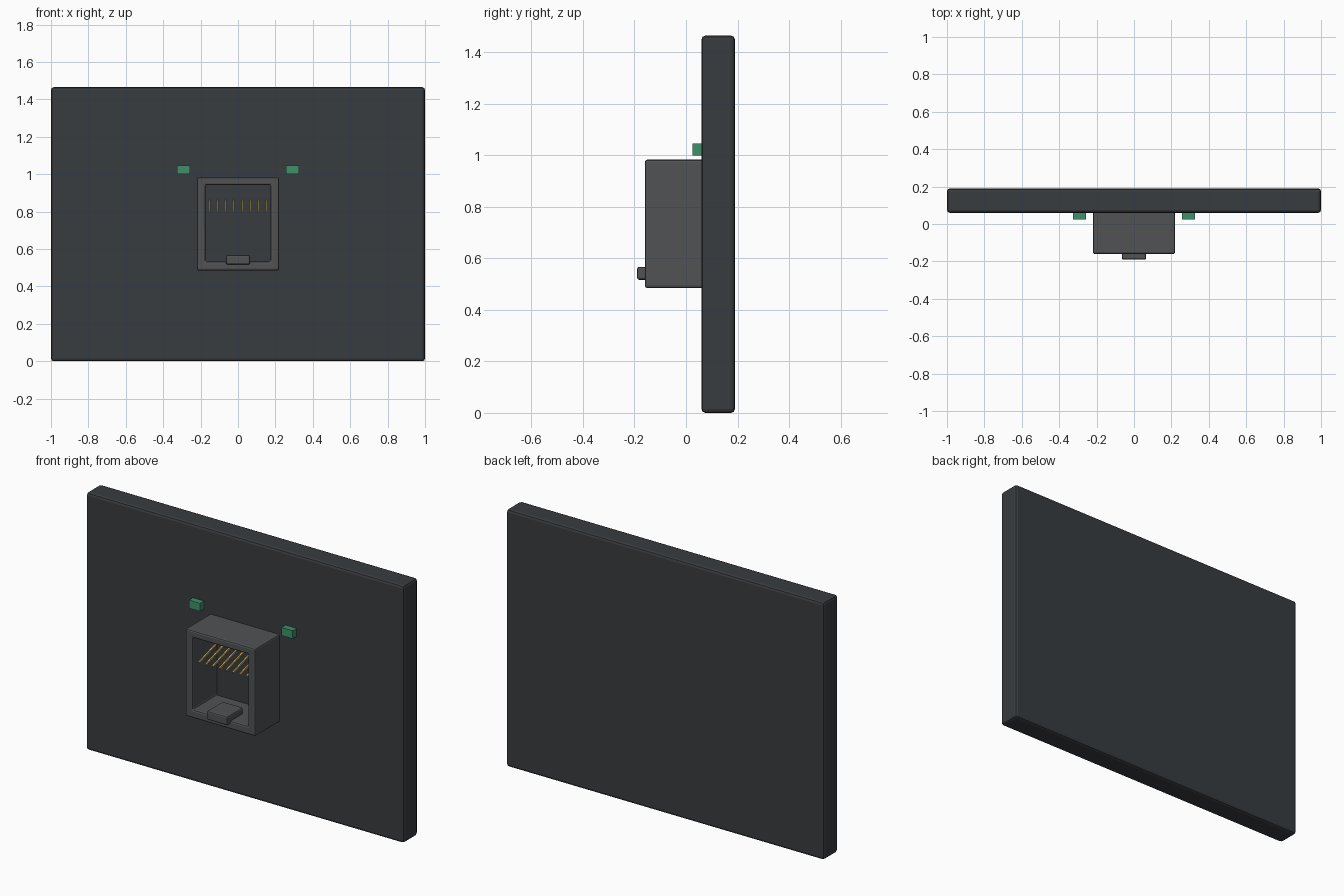
import bpy, bmesh, math
from mathutils import Vector

if "Cube" in bpy.data.objects:
    bpy.data.objects.remove(bpy.data.objects["Cube"])


def material(name, rgb):
    m = bpy.data.materials.new(name)
    m.diffuse_color = (*rgb, 1)
    m.use_nodes = True
    m.node_tree.nodes["Principled BSDF"].inputs["Base Color"].default_value = m.diffuse_color
    return m


PANEL = material("dark_panel", (0.04, 0.045, 0.05))
SHELL = material("grey_shell", (0.08, 0.085, 0.088))
GREEN = material("green_lens", (0.05, 0.28, 0.15))
GOLD = material("gold_contact", (0.65, 0.45, 0.12))


def finish(bm, name, mat, bevel):
    bmesh.ops.recalc_face_normals(bm, faces=bm.faces)
    me = bpy.data.meshes.new(name)
    bm.to_mesh(me)
    bm.free()
    me.materials.append(mat)
    ob = bpy.data.objects.new(name, me)
    bpy.context.collection.objects.link(ob)
    if bevel:
        mod = ob.modifiers.new("bevel", "BEVEL")
        mod.width = bevel
        mod.segments = 2
        mod.limit_method = "ANGLE"
    return ob


def box(name, lo, hi, mat, bevel=0):
    lo, hi = Vector(lo), Vector(hi)
    bm = bmesh.new()
    bmesh.ops.create_cube(bm, size=1)
    bmesh.ops.scale(bm, vec=hi - lo, verts=bm.verts)
    bmesh.ops.translate(bm, vec=(lo + hi) / 2, verts=bm.verts)
    return finish(bm, name, mat, bevel)


def tube(name, outer, inner, y0, y1, mat, bevel):
    """Rectangular sleeve along y; outer and inner are (half width, z0, z1)."""
    bm = bmesh.new()
    rings = []
    for (w, z0, z1), y in ((outer, y0), (outer, y1), (inner, y1), (inner, y0)):
        rings.append([bm.verts.new((x, y, z)) for x, z in
                      ((-w, z0), (w, z0), (w, z1), (-w, z1))])
    for k in range(4):
        a, b = rings[k], rings[(k + 1) % 4]
        for i in range(4):
            j = (i + 1) % 4
            bm.faces.new((a[i], a[j], b[j], b[i]))
    return finish(bm, name, mat, bevel)


# Wall panel
box("wall_panel", (-1, 0.06, 0), (1, 0.19, 1.465), PANEL, 0.015)

# Open socket housing, sunk slightly into the panel
tube("socket_housing", (0.22, 0.485, 0.983), (0.174, 0.533, 0.942),
     -0.16, 0.075, SHELL, 0.009)

# Latch tab on the socket floor
box("latch_tab", (-0.065, -0.19, 0.517), (0.065, -0.045, 0.567), SHELL, 0.008)

# Eight sloping spring contacts
y0, z0, y1, z1 = -0.137, 0.799, 0.065, 0.86
length, tilt = math.hypot(y1 - y0, z1 - z0), math.atan2(z1 - z0, y1 - y0)
for i in range(8):
    pin = box(f"contact_{i + 1}", (-0.004, -length / 2, -0.005),
              (0.004, length / 2, 0.005), GOLD)
    pin.location = ((i - 3.5) * 0.0428, (y0 + y1) / 2, (z0 + z1) / 2)
    pin.rotation_euler.x = tilt

# Status lights either side
for side, name in ((-1, "left_light"), (1, "right_light")):
    x = side * 0.2915
    box(name, (x - 0.035, 0.025, 1.0), (x + 0.035, 0.07, 1.046), GREEN)
